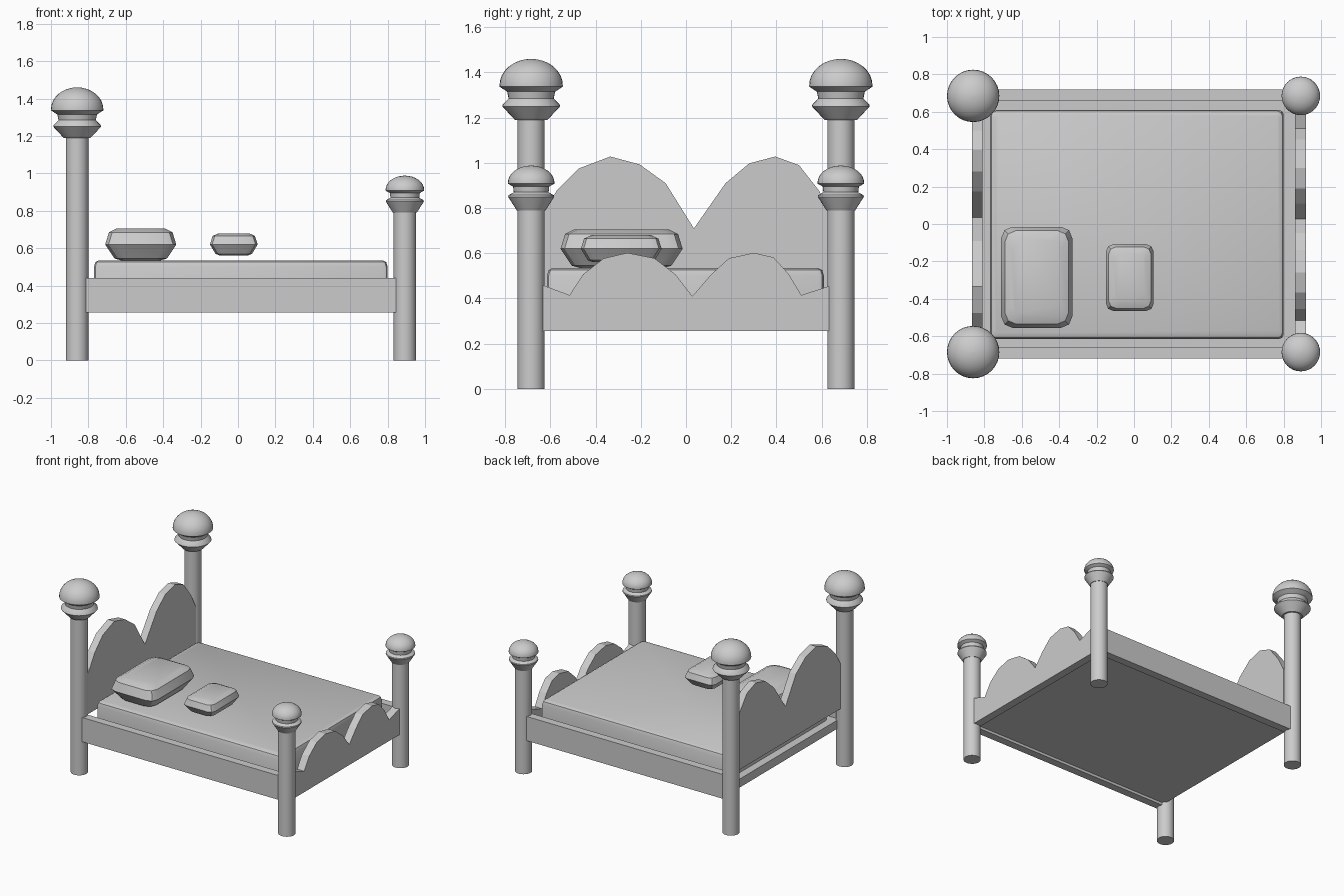
import bpy, bmesh, math

if "Cube" in bpy.data.objects:
    bpy.data.objects.remove(bpy.data.objects["Cube"])


def finish(name, bm):
    bmesh.ops.recalc_face_normals(bm, faces=bm.faces)
    me = bpy.data.meshes.new(name)
    bm.to_mesh(me)
    bm.free()
    ob = bpy.data.objects.new(name, me)
    bpy.context.collection.objects.link(ob)
    return ob


def smooth(ob, deg):
    bpy.ops.object.select_all(action='DESELECT')
    ob.select_set(True)
    bpy.context.view_layer.objects.active = ob
    bpy.ops.object.shade_smooth_by_angle(angle=math.radians(deg))


def loft(name, rings):
    """Skin a stack of equal-sized point rings and cap both ends."""
    bm = bmesh.new()
    vs = [[bm.verts.new(p) for p in r] for r in rings]
    n = len(rings[0])
    for a, b in zip(vs, vs[1:]):
        for i in range(n):
            j = (i + 1) % n
            bm.faces.new((a[i], a[j], b[j], b[i]))
    bm.faces.new(vs[0][::-1])
    bm.faces.new(vs[-1])
    return finish(name, bm)


def box(name, x0, x1, y0, y1, z0, z1):
    return loft(name, [[(x0, y0, z), (x1, y0, z), (x1, y1, z), (x0, y1, z)] for z in (z0, z1)])


def post(name, x, y, profile, segs=32):
    rings = [[(x + r * math.cos(2 * math.pi * i / segs), y + r * math.sin(2 * math.pi * i / segs), z)
              for i in range(segs)] for r, z in profile]
    smooth(loft(name, rings), 30)


def dome(r, z0, z1, n=8):
    return [(max(r * math.cos(t), 0.002), z0 + (z1 - z0) * math.sin(t))
            for t in (math.pi / 2 * i / n for i in range(n + 1))]


def board(name, x0, x1, outline):
    loft(name, [[(x, y, z) for y, z in outline] for x in (x0, x1)])


def cushion(name, x0, x1, y0, y1, levels, c):
    """Stack of rounded rectangles; levels are (z, inset)."""
    rings = []
    for z, d in levels:
        ring = []
        a, b, e, f = x0 + d, x1 - d, y0 + d, y1 - d
        for cx, cy, q in ((b - c, f - c, 0), (a + c, f - c, 1), (a + c, e + c, 2), (b - c, e + c, 3)):
            for k in range(3):
                t = math.pi / 2 * (q + k / 2)
                ring.append((cx + c * math.cos(t), cy + c * math.sin(t), z))
        rings.append(ring)
    smooth(loft(name, rings), 30)


# Turned posts with mushroom finials
tall = [(0.06, 0), (0.06, 1.19), (0.072, 1.19), (0.128, 1.25), (0.126, 1.258), (0.1, 1.285),
        (0.106, 1.315), (0.14, 1.337)] + dome(0.14, 1.343, 1.46)
short = [(0.06, 0), (0.06, 0.79), (0.064, 0.79), (0.102, 0.85), (0.1, 0.857), (0.077, 0.87),
         (0.08, 0.895), (0.103, 0.908)] + dome(0.103, 0.912, 0.988)
for side, s in (("front", -1), ("back", 1)):
    post("head_post_" + side, -0.86, s * 0.685, tall)
    post("foot_post_" + side, 0.892, s * 0.685, short)
    # Side rails
    box("side_rail_" + side, -0.85, 0.885, *sorted((s * 0.66, s * 0.72)), 0.255, 0.44)

# Base panel under the mattress
box("base_panel", -0.83, 0.87, -0.665, 0.665, 0.275, 0.34)

# Scalloped head and foot boards
board("headboard", -0.865, -0.81, [
    (-0.65, 0.44), (0.65, 0.44), (0.65, 0.76), (0.59, 0.875), (0.5, 0.99), (0.395, 1.028),
    (0.28, 0.998), (0.175, 0.91), (0.035, 0.71), (-0.09, 0.91), (-0.205, 0.993),
    (-0.335, 1.028), (-0.475, 0.975), (-0.57, 0.88), (-0.65, 0.75)])
board("footboard", 0.86, 0.92, [
    (-0.65, 0.255), (0.65, 0.255), (0.65, 0.46), (0.51, 0.415), (0.453, 0.51), (0.387, 0.582),
    (0.3, 0.602), (0.19, 0.578), (0.11, 0.505), (0.028, 0.41), (-0.047, 0.507), (-0.14, 0.578),
    (-0.26, 0.602), (-0.365, 0.577), (-0.455, 0.507), (-0.515, 0.415), (-0.65, 0.465)])

# Mattress and pillows
cushion("mattress", -0.77, 0.8, -0.615, 0.61,
        [(0.335, 0), (0.5, 0), (0.525, 0.007), (0.535, 0.025)], 0.025)
cushion("large_pillow", -0.71, -0.33, -0.555, -0.015,
        [(0.535, 0.085), (0.545, 0.05), (0.62, 0), (0.685, 0.02), (0.705, 0.06)], 0.06)
cushion("small_pillow", -0.15, 0.105, -0.465, -0.108,
        [(0.562, 0.05), (0.57, 0.03), (0.62, 0), (0.665, 0.014), (0.68, 0.045)], 0.04)
